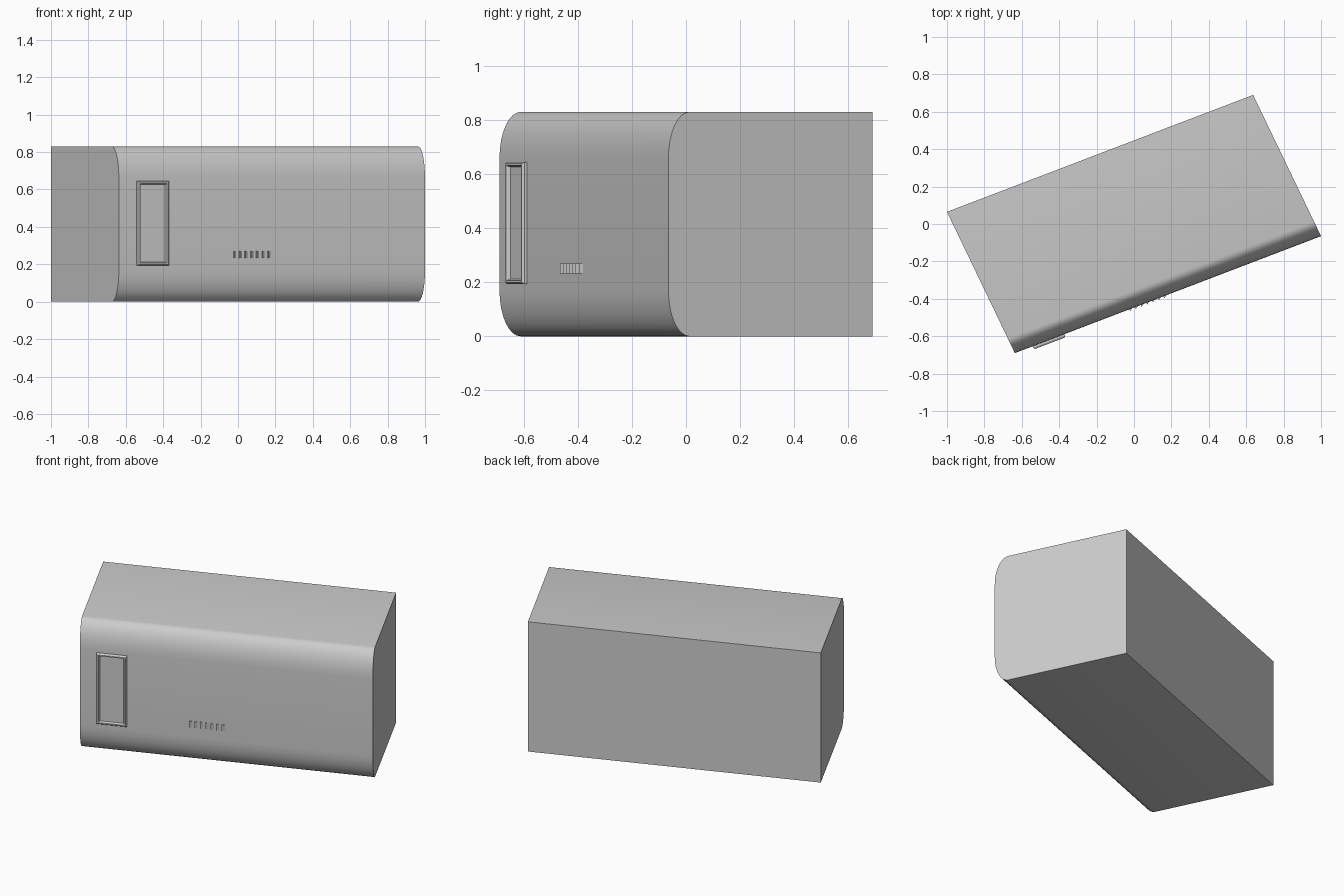
import bpy
import math
from mathutils import Vector

if "Cube" in bpy.data.objects:
    bpy.data.objects.remove(bpy.data.objects["Cube"])

H = 0.83
FRONT_L = Vector((-0.637, -0.69, 0))
FRONT_R = Vector((1.0, -0.065, 0))
BACK_L = Vector((-1.0, 0.065, 0))
U = (FRONT_R - FRONT_L).normalized()      # along the front wall
N = Vector((U.y, -U.x, 0))                # outward from the front wall
SIDE = BACK_L - FRONT_L                   # front to back, skewed plan


def make(name, verts, faces, smooth=False):
    mesh = bpy.data.meshes.new(name)
    mesh.from_pydata([tuple(v) for v in verts], [], faces)
    mesh.update()
    ob = bpy.data.objects.new(name, mesh)
    bpy.context.collection.objects.link(ob)
    if smooth:
        bpy.ops.object.select_all(action='DESELECT')
        ob.select_set(True)
        bpy.context.view_layer.objects.active = ob
        bpy.ops.object.shade_smooth_by_angle(angle=math.radians(35))
    return ob


def on_wall(x, z, out):
    """Point on the front wall at world x and height z, pushed outward."""
    return FRONT_L + U * ((x - FRONT_L.x) / U.x) + N * out + Vector((0, 0, z))


# Main body: rounded front profile swept along the front wall
RT, RZ, STEPS = 0.103, 0.17, 8
arc = [(RT * (1 - math.cos(a)), H - RZ + RZ * math.sin(a))
       for a in (math.pi / 2 * i / STEPS for i in range(STEPS + 1))]
profile = [(t, H - z) for t, z in reversed(arc)] + arc + [(1, H), (1, 0)]
n = len(profile)
verts = [base + SIDE * t + Vector((0, 0, z))
         for base in (FRONT_L, FRONT_R) for t, z in profile]
faces = [(i, n + i, n + (i + 1) % n, (i + 1) % n) for i in range(n)]
faces += [tuple(range(n)), tuple(reversed(range(n, 2 * n)))]
make("building_body", verts, faces, True)

# Window frame: mitred rings with bevelled edges, and a pane inside
X0, X1, Z0, Z1 = -0.542, -0.372, 0.193, 0.645
rings = [(0, -0.01), (0, 0.009), (0.006, 0.018), (0.013, 0.018), (0.019, 0.004)]
verts, faces = [], []
for inset, out in rings:
    for x, z in ((X0 + inset, Z0 + inset), (X1 - inset, Z0 + inset),
                 (X1 - inset, Z1 - inset), (X0 + inset, Z1 - inset)):
        verts.append(on_wall(x, z, out))
for r in range(len(rings) - 1):
    for k in range(4):
        a, b = 4 * r + k, 4 * r + (k + 1) % 4
        faces.append((a, b, b + 4, a + 4))
make("window_frame", verts, faces)
make("window_pane", verts[-4:], [(0, 1, 2, 3)])

# Row of wedge shaped vent louvres, proud at the left edge
for i in range(7):
    x0 = -0.025 + i * 0.0305
    x1 = x0 + 0.021
    zl, zh = 0.233, 0.27
    v = [on_wall(x0, zl, -0.004), on_wall(x1, zl, -0.004), on_wall(x0, zl, 0.011),
         on_wall(x0, zh, -0.004), on_wall(x1, zh, -0.004), on_wall(x0, zh, 0.011)]
    make(f"vent_louvre_{i + 1}", v,
         [(0, 1, 2), (3, 5, 4), (0, 2, 5, 3), (1, 4, 5, 2), (0, 3, 4, 1)])
